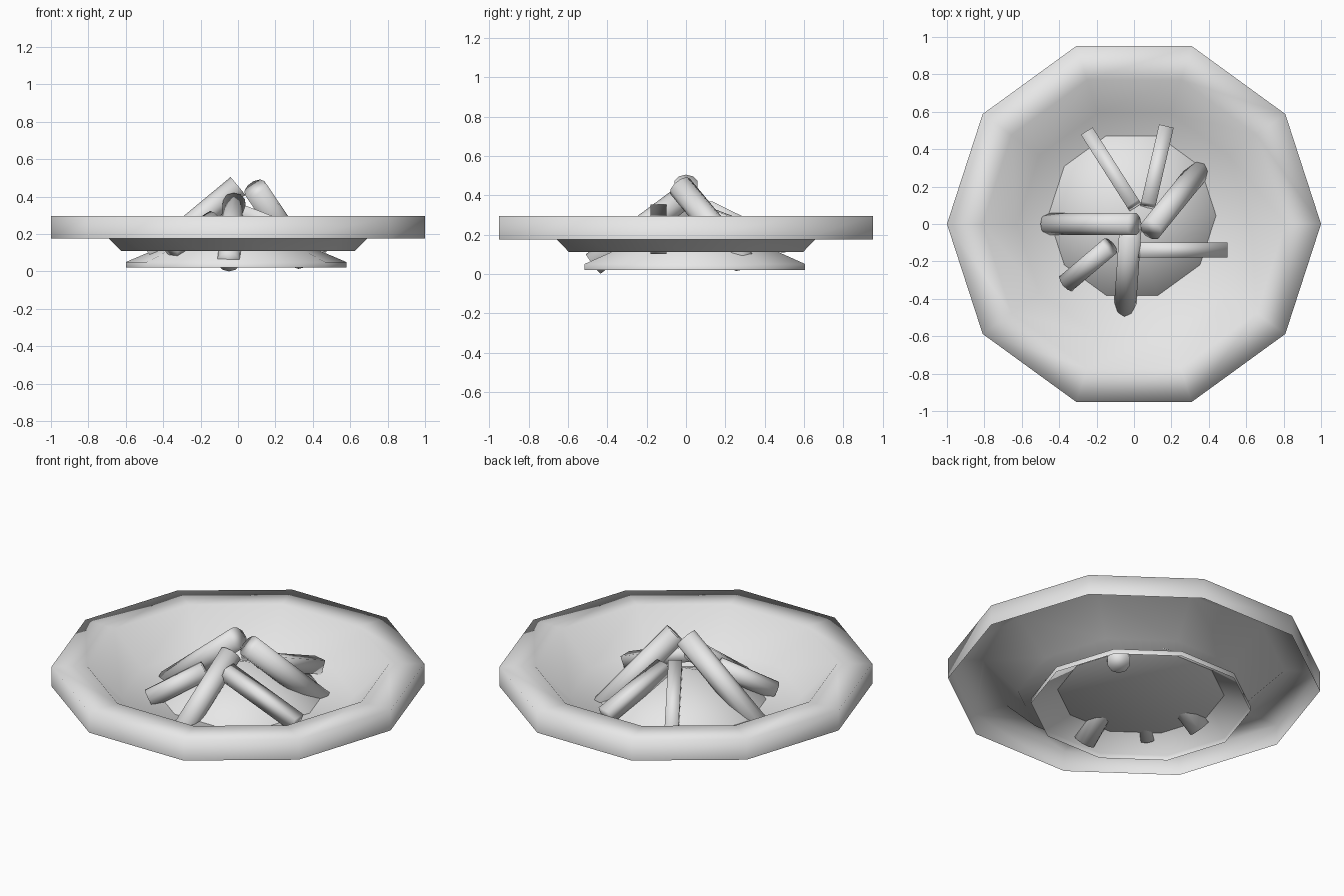
import bpy, bmesh, math
from mathutils import Vector

if "Cube" in bpy.data.objects:
    bpy.data.objects.remove(bpy.data.objects["Cube"], do_unlink=True)

SIDES = 10

# One plain grey for everything
grey = bpy.data.materials.new("plain_grey")
grey.use_nodes = True
colour = (0.8, 0.8, 0.8, 1)
grey.diffuse_color = colour
grey.node_tree.nodes["Principled BSDF"].inputs["Base Color"].default_value = colour


def add_object(name, bm):
    for face in bm.faces:
        face.smooth = True
    mesh = bpy.data.meshes.new(name)
    bm.to_mesh(mesh)
    bm.free()
    mesh.materials.append(grey)
    obj = bpy.data.objects.new(name, mesh)
    bpy.context.collection.objects.link(obj)
    return obj


def ring(bm, radius, z):
    step = math.tau / SIDES
    return [bm.verts.new((radius * math.cos(i * step), radius * math.sin(i * step), z))
            for i in range(SIDES)]


def turned_sheet(name, profile, apex=None):
    """Open shell turned from (radius, z) points, ending in a flat floor or an apex."""
    bm = bmesh.new()
    rings = [ring(bm, r, z) for r, z in profile]
    for low, high in zip(rings, rings[1:]):
        for i in range(SIDES):
            j = (i + 1) % SIDES
            bm.faces.new((low[i], low[j], high[j], high[i]))
    last = rings[-1]
    if apex is None:
        bm.faces.new(last)
    else:
        tip = bm.verts.new((0, 0, apex))
        for i in range(SIDES):
            bm.faces.new((last[i], last[(i + 1) % SIDES], tip))
    return add_object(name, bm)


def log(name, top, foot, radius, square=False):
    """Round log or square stick between two end centres."""
    top, foot = Vector(top), Vector(foot)
    axis = top - foot
    size = radius * math.sqrt(2) if square else radius
    bm = bmesh.new()
    bmesh.ops.create_cone(bm, cap_ends=True, segments=4 if square else SIDES,
                          radius1=size, radius2=size, depth=axis.length)
    if square:
        bmesh.ops.rotate(bm, verts=bm.verts, matrix=Vector((1, 1, 0)).to_track_quat("X", "Z").to_matrix())
    obj = add_object(name, bm)
    # Keep the sides of square sticks upright
    z = axis.normalized()
    x = z.cross(Vector((0, 0, 1))).normalized()
    y = z.cross(x)
    obj.rotation_euler = z.to_track_quat("Z", "Y").to_euler()
    from_axes = obj.rotation_euler.to_matrix()
    from_axes.col[0], from_axes.col[1], from_axes.col[2] = x, y, z
    obj.rotation_euler = from_axes.to_euler()
    obj.location = (top + foot) / 2


# Bowl: outer band, flat lip, sloped inside and flat floor
turned_sheet("fire_bowl", [(1, 0.175), (1, 0.295), (0.81, 0.295), (0.625, 0.11)])

# Ash heap pushed up through the bowl floor
ash = turned_sheet("ash_heap", [(0.59, 0.02), (0.59, 0.05)], apex=0.30)
ash.location = (-0.01, 0.045, 0)

# Round logs leaning together
log("left_round_log", (0.09, -0.03, 0.445), (0.35, 0.29, 0.06), 0.064)
log("right_round_log", (0, 0, 0.457), (-0.46, 0, 0.075), 0.062)
log("front_round_log", (-0.02, -0.04, 0.37), (-0.05, -0.472, 0.05), 0.062)
log("short_round_log", (-0.13, -0.12, 0.275), (-0.36, -0.315, 0.12), 0.054)

# Square sticks
log("side_stick", (0.025, -0.14, 0.315), (0.485, -0.14, 0.137), 0.04, True)
log("back_right_stick", (0, 0.1, 0.335), (-0.245, 0.485, 0.145), 0.037, True)
log("back_left_stick", (0.075, 0.1, 0.30), (0.17, 0.51, 0.145), 0.04, True)
